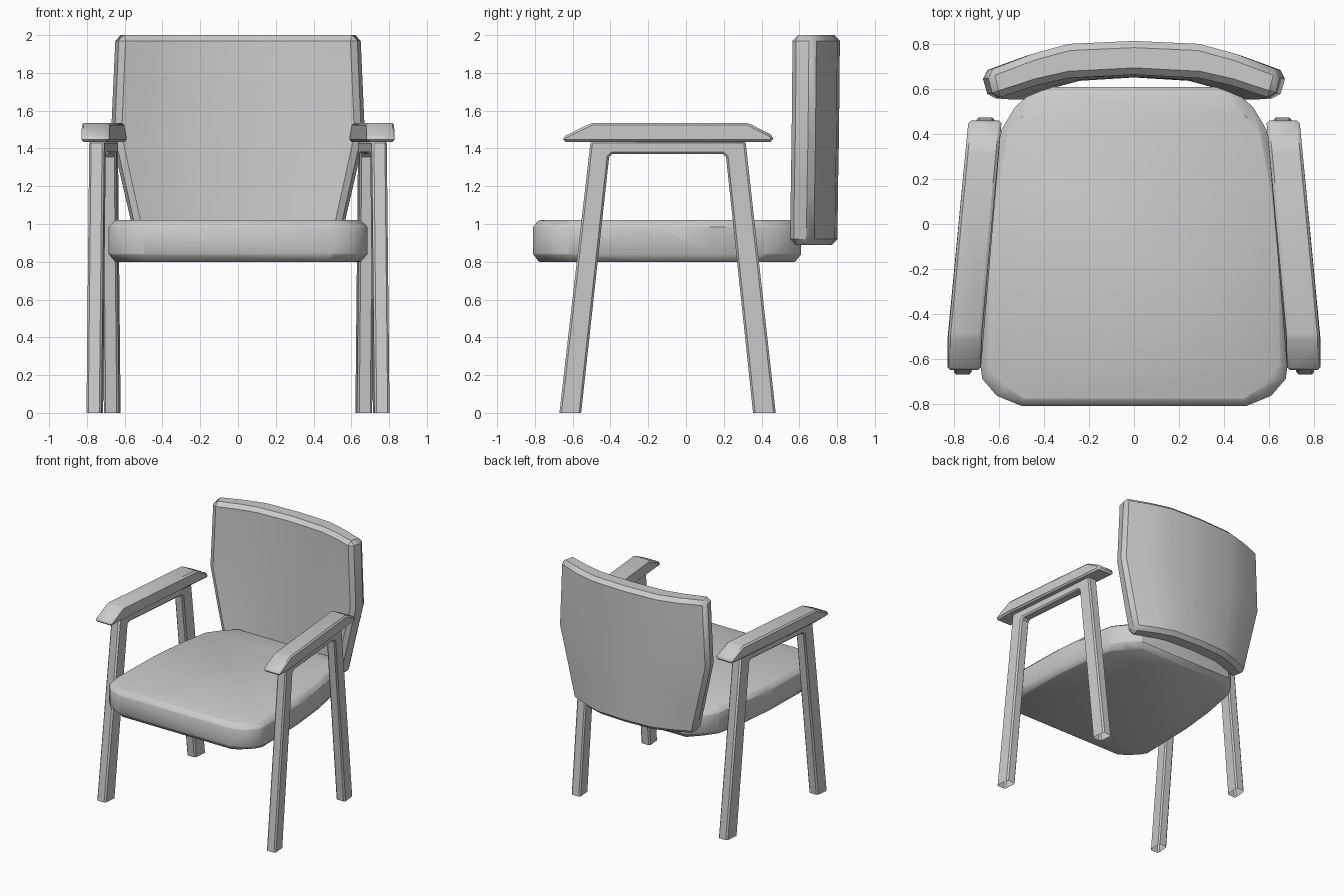
import bpy, bmesh

if "Cube" in bpy.data.objects:
    bpy.data.objects.remove(bpy.data.objects["Cube"])


def finish(name, bm, bevel, segments=1, angle=25, mirror=False):
    """Bevel the sharp edges, open any face on the floor, shade smooth by angle."""
    bmesh.ops.recalc_face_normals(bm, faces=bm.faces[:])
    floor = [f for f in bm.faces if all(abs(v.co.z) < 1e-4 for v in f.verts)]
    if floor:
        bmesh.ops.delete(bm, geom=floor, context='FACES_ONLY')
    lim = angle * 3.14159 / 180
    edges = [e for e in bm.edges if e.is_manifold and e.calc_face_angle() > lim]
    bmesh.ops.bevel(bm, geom=edges, offset=bevel, segments=segments,
                    profile=0.5, affect='EDGES')
    me = bpy.data.meshes.new(name)
    bm.to_mesh(me)
    bm.free()
    ob = bpy.data.objects.new(name, me)
    bpy.context.collection.objects.link(ob)
    if mirror:
        ob.modifiers.new("mirror", 'MIRROR').use_mirror_merge = False
    bpy.ops.object.select_all(action='DESELECT')
    ob.select_set(True)
    bpy.context.view_layer.objects.active = ob
    bpy.ops.object.shade_smooth_by_angle(angle=0.6)
    return ob


def loft(rings):
    """Solid through a list of equal-length closed rings."""
    bm = bmesh.new()
    vs = [[bm.verts.new(p) for p in r] for r in rings]
    n = len(vs[0])
    for a, b in zip(vs, vs[1:]):
        for i in range(n):
            j = (i + 1) % n
            bm.faces.new((a[i], a[j], b[j], b[i]))
    bm.faces.new(vs[0][::-1])
    bm.faces.new(vs[-1])
    return bm


def lean(y):
    """Centre x of an arm frame: the sides close in towards the back."""
    return 0.755 - 0.097 * (max(y, -0.49) + 0.49)


# seat cushion: half outline mirrored, chamfered top and bottom rims
half = [(0.50, -0.81), (0.61, -0.765), (0.675, -0.69), (0.685, -0.62),
        (0.67, -0.15), (0.635, 0.15), (0.59, 0.42), (0.53, 0.52), (0.43, 0.61)]
inner = [(0.49, -0.778), (0.54, -0.745), (0.62, -0.67), (0.65, -0.62),
         (0.64, -0.15), (0.61, 0.15), (0.565, 0.39), (0.50, 0.475), (0.40, 0.578)]


def ring(pts, z):
    return [(x, y, z) for x, y in pts] + [(-x, y, z) for x, y in reversed(pts)]


finish("seat", loft([ring(inner, 0.80), ring(half, 0.84),
                     ring(half, 0.985), ring(inner, 1.02)]), 0.004, angle=40)

# curved backrest: one plan curve, its width changing with height
back = [(0, 0.81), (0.30, 0.797), (0.47, 0.752), (0.68, 0.675)]
front = [(0.645, 0.55), (0.45, 0.612), (0.30, 0.645), (0, 0.66)]
right = back + front
plan = right + [(-x, y) for x, y in reversed(right) if x]
rows = [(0.89, 0.80, -0.008), (1.15, 0.89, -0.006), (1.47, 1.0, 0), (2.0, 0.965, 0.005)]
finish("backrest", loft([[(x * w, y + dy, z) for x, y in plan]
                         for z, w, dy in rows]), 0.03, angle=35)

# armrests: side profile swept across the width, following the lean
arm = [(-0.65, 1.435), (-0.65, 1.462), (-0.50, 1.535), (0.33, 1.535),
       (0.46, 1.468), (0.46, 1.435), (0.33, 1.435), (-0.50, 1.435)]
finish("armrest", loft([[(lean(y) + s * 0.074, y, z) for y, z in arm]
                        for s in (-1, 1)]), 0.012, mirror=True)

# leg frames: front leg, top rail and rear leg in one piece
frame = [(-0.67, 0), (-0.505, 1.44), (0.315, 1.44), (0.475, 0), (0.355, 0),
         (0.212, 1.355), (0.195, 1.37), (-0.39, 1.37), (-0.407, 1.355), (-0.555, 0)]
finish("leg_frame", loft([[(0.758 - 0.09 * (y + 0.61) + s * 0.04, y, z)
                           for y, z in frame] for s in (-1, 1)]),
       0.011, angle=60, mirror=True)
